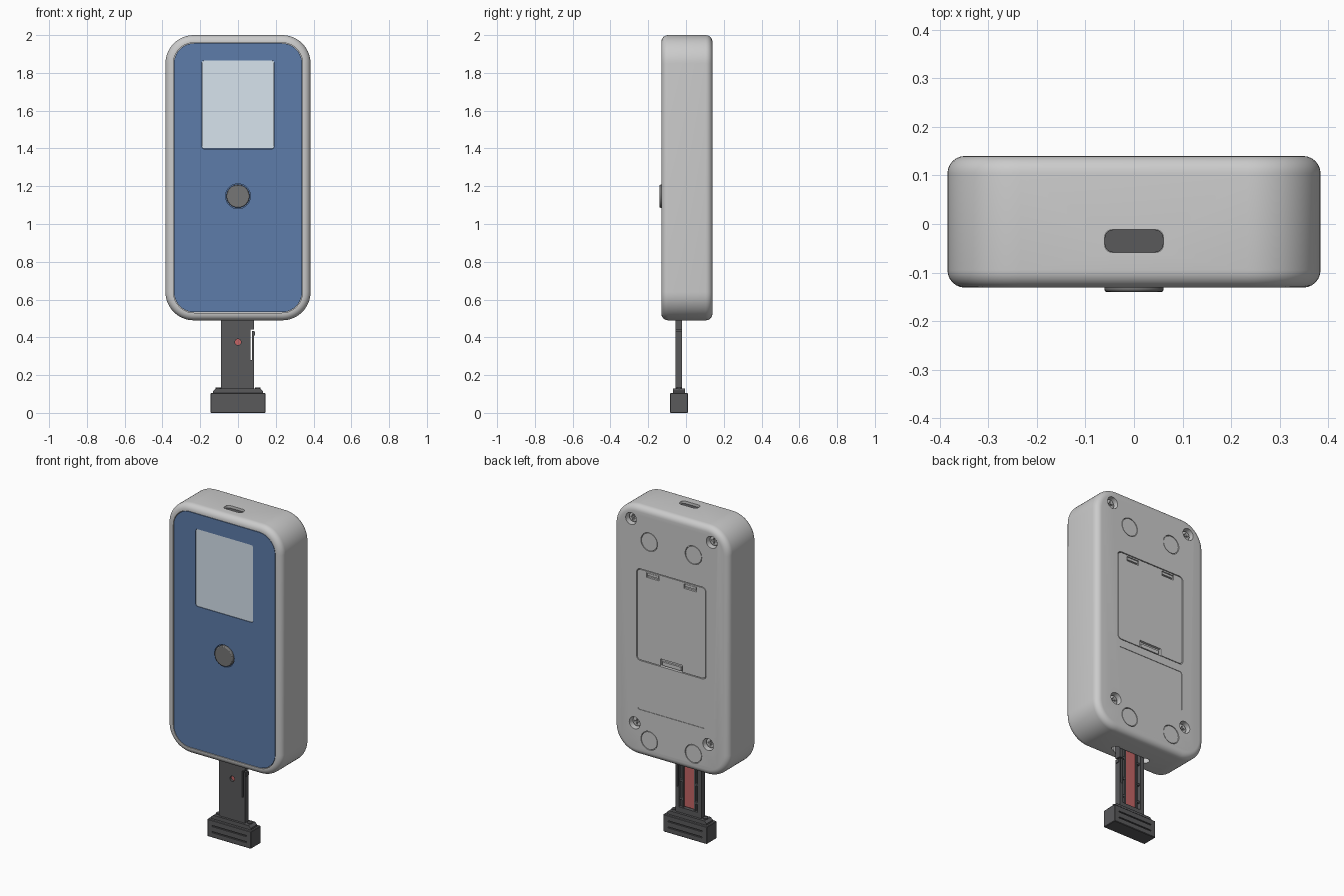
import bpy, bmesh, math

if "Cube" in bpy.data.objects:
    bpy.data.objects.remove(bpy.data.objects["Cube"])


def material(name, rgb):
    m = bpy.data.materials.new(name)
    m.diffuse_color = (*rgb, 1)
    m.use_nodes = True
    m.node_tree.nodes["Principled BSDF"].inputs["Base Color"].default_value = m.diffuse_color
    return m


BLUE = material("blue_panel", (0.11, 0.2, 0.4))
GLASS = material("pale_screen", (0.68, 0.77, 0.85))
DARK = material("dark_plastic", (0.1, 0.1, 0.105))
BUTTON = material("button_grey", (0.18, 0.18, 0.18))
RED = material("red_strip", (0.55, 0.13, 0.13))


def rrect(cx, cy, w, h, r=0.0, seg=8):
    """Rounded rectangle outline; r = w/2 = h/2 gives a circle."""
    if r <= 0:
        return [(cx + sx * w / 2, cy + sy * h / 2)
                for sx, sy in ((1, 1), (-1, 1), (-1, -1), (1, -1))]
    pts = []
    for q, (sx, sy) in enumerate(((1, 1), (-1, 1), (-1, -1), (1, -1))):
        for i in range(seg + 1):
            a = (q + i / seg) * math.pi / 2
            p = (cx + sx * (w / 2 - r) + r * math.cos(a),
                 cy + sy * (h / 2 - r) + r * math.sin(a))
            if all(math.dist(p, o) > 1e-5 for o in pts):
                pts.append(p)
    return pts


def circle(cx, cy, r, seg=8):
    return rrect(cx, cy, 2 * r, 2 * r, r, seg)


def prism(name, pts, a, b, axis='Y', mat=None, bevel=0.0, segs=2):
    """Extrude an outline along y (outline in x,z) or z (outline in x,y)."""
    bm = bmesh.new()
    rings = [[bm.verts.new((p, t, q) if axis == 'Y' else (p, q, t))
              for p, q in pts] for t in (a, b)]
    n = len(pts)
    for ring in rings:
        bm.faces.new(ring)
    for i in range(n):
        j = (i + 1) % n
        bm.faces.new((rings[0][i], rings[0][j], rings[1][j], rings[1][i]))
    bmesh.ops.recalc_face_normals(bm, faces=bm.faces)
    me = bpy.data.meshes.new(name)
    bm.to_mesh(me)
    bm.free()
    ob = bpy.data.objects.new(name, me)
    bpy.context.collection.objects.link(ob)
    if mat:
        me.materials.append(mat)
    if bevel:
        m = ob.modifiers.new("bevel", 'BEVEL')
        m.width, m.segments = bevel, segs
        m.limit_method, m.angle_limit = 'ANGLE', math.radians(60)
    return ob


def cut(ob, pts, a, b, axis='Y'):
    """Subtract a prism from an object and discard the cutter."""
    c = prism("cutter", pts, a, b, axis)
    c.hide_render = True
    m = ob.modifiers.new("cut", 'BOOLEAN')
    m.operation, m.solver, m.object = 'DIFFERENCE', 'EXACT', c
    bpy.context.view_layer.objects.active = ob
    for mod in list(ob.modifiers):
        bpy.ops.object.modifier_apply(modifier=mod.name)
    bpy.data.objects.remove(c)


FRONT, BACK = -0.131, 0.14

# Housing with softly rounded rim
body = prism("housing", rrect(0, 1.245, 0.768, 1.51, 0.15, 14), FRONT, BACK,
             bevel=0.036, segs=6)

# Front panel, screen and button
cut(body, rrect(0, 1.245, 0.684, 1.43, 0.11, 10), -0.2, FRONT + 0.02)
panel = prism("front_panel", rrect(0, 1.245, 0.678, 1.424, 0.107, 10),
              FRONT + 0.001, FRONT + 0.021, mat=BLUE)
cut(panel, rrect(0, 1.632, 0.384, 0.468, 0.012, 3), -0.2, FRONT + 0.016)
cut(panel, circle(0, 1.147, 0.066), -0.2, FRONT + 0.016)
prism("screen", rrect(0, 1.632, 0.382, 0.466, 0.012, 3), FRONT + 0.003,
      FRONT + 0.017, mat=GLASS)
prism("button", circle(0, 1.147, 0.061), -0.14, FRONT + 0.017, mat=BUTTON,
      bevel=0.005)

# Charging port on top
cut(body, rrect(0, -0.035, 0.122, 0.048, 0.018, 5), 1.96, 2.1, 'Z')
prism("port_insert", rrect(0, -0.035, 0.121, 0.047, 0.018, 5), 1.95, 1.985,
      'Z', DARK)

# Opening for the test stick underneath
cut(body, rrect(0, -0.037, 0.2, 0.05, 0.008, 3), 0.4, 0.64, 'Z')
for s in (-1, 1):
    cut(body, circle(s * 0.105, -0.03, 0.024, 4), 0.4, 0.58, 'Z')

# Screws and round pads on the back
for s in (-1, 1):
    for x, z in ((0.27, 1.91), (0.246, 0.68)):
        cut(body, circle(s * x, z, 0.036), BACK - 0.04, 0.2)
        screw = prism("screw", circle(s * x, z, 0.029), BACK - 0.045,
                      BACK - 0.022, bevel=0.004)
        for w, h in ((0.034, 0.008), (0.008, 0.034)):
            cut(screw, rrect(s * x, z, w, h), BACK - 0.034, 0.2)
    for z in (1.8, 0.598):
        cut(body, circle(s * 0.148, z, 0.056), BACK - 0.012, 0.2)
        prism("round_pad", circle(s * 0.148, z, 0.0525), BACK - 0.013,
              BACK - 0.001)

# Shallow label recess
cut(body, rrect(0, 0.895, 0.45, 0.25, 0.012, 3), BACK - 0.003, 0.2)

# Battery door with hinge slots and latch
cut(body, rrect(0, 1.345, 0.466, 0.556, 0.025, 5), BACK - 0.02, 0.2)
door = prism("battery_door", rrect(0, 1.345, 0.457, 0.547, 0.022, 5),
             BACK - 0.021, BACK - 0.001)
for s in (-1, 1):
    cut(door, rrect(s * 0.125, 1.596, 0.084, 0.028), BACK - 0.013, 0.2)
    prism("hinge_tab", rrect(s * 0.125, 1.6, 0.072, 0.014), BACK - 0.015,
          BACK - 0.004)
cut(door, rrect(0, 1.09, 0.15, 0.046), BACK - 0.016, 0.2)
prism("door_latch", rrect(0, 1.086, 0.125, 0.022), BACK - 0.018, BACK - 0.004)

# Test stick: channelled body, viewing hole and flexible side clip
stick = prism("test_stick", rrect(-0.002, 0.365, 0.174, 0.49), -0.055, -0.02,
              mat=DARK)
cut(stick, rrect(0, 0.41, 0.124, 0.5), -0.042, 0.1)
cut(stick, circle(0, 0.375, 0.016, 4), -0.1, 0.0)
cut(stick, rrect(0.07, 0.36, 0.010, 0.16), -0.1, 0.1)
cut(stick, rrect(0.085, 0.438, 0.036, 0.008), -0.1, 0.1)
prism("clip_bump", rrect(0.084, 0.42, 0.012, 0.02), -0.05, -0.025, mat=DARK)
prism("reagent_strip", rrect(0, 0.38, 0.068, 0.43), -0.0425, -0.034, mat=RED)
for s in (-1, 1):
    prism("strip_rail", rrect(s * 0.04, 0.38, 0.01, 0.44), -0.043, -0.028,
          mat=DARK)
    for z in (0.21, 0.32, 0.45):
        prism("rail_rib", rrect(s * 0.052, z, 0.02, 0.012), -0.043, -0.026,
              mat=DARK)

# Grip with grooves on both faces, and stepped collar
grip = prism("grip", rrect(0, 0.0525, 0.292, 0.105), -0.085, 0.01, mat=DARK,
             bevel=0.003, segs=1)
for z in (0.033, 0.07):
    for y in (-0.085, 0.01):
        cut(grip, rrect(0, z, 0.23, 0.007), y - 0.007, y + 0.007)
prism("grip_collar", [(-0.133, 0.1), (0.133, 0.1), (0.133, 0.115),
                      (0.118, 0.128), (-0.118, 0.128), (-0.133, 0.115)],
      -0.068, -0.006, mat=DARK)
for s in (-1, 1):
    prism("collar_peg", circle(s * 0.105, -0.036, 0.014, 4), 0.12, 0.134, 'Z',
          DARK)

# Smooth shading with crisp edges
for ob in bpy.data.objects:
    ob.select_set(True)
    bpy.context.view_layer.objects.active = ob
bpy.ops.object.shade_smooth_by_angle(angle=math.radians(32))
